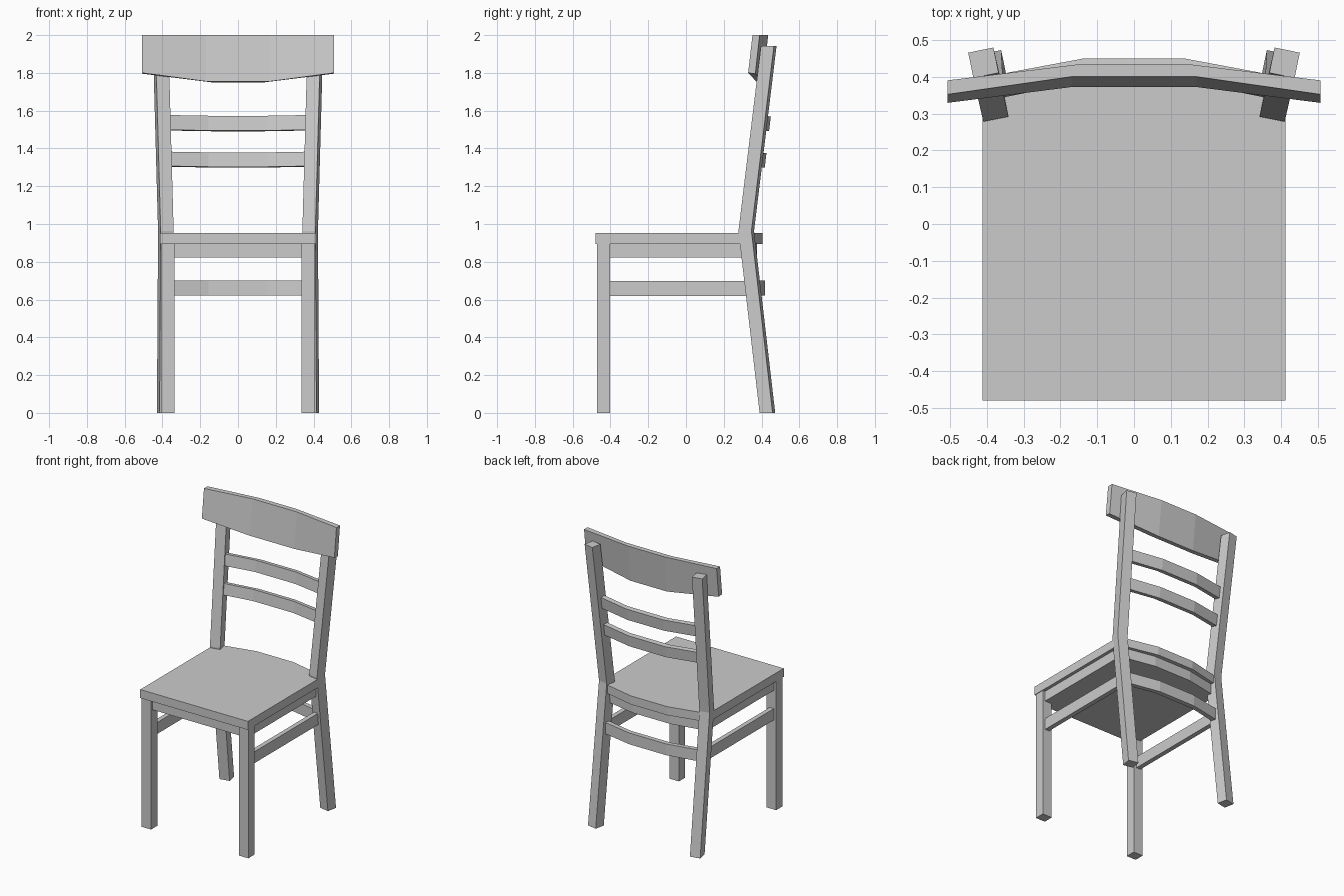
import bpy, bmesh
from math import sin, cos, radians

if "Cube" in bpy.data.objects:
    bpy.data.objects.remove(bpy.data.objects["Cube"])


def loft(name, rings):
    """Skin a row of equal cross-section rings and cap both ends."""
    bm = bmesh.new()
    rows = [[bm.verts.new(p) for p in ring] for ring in rings]
    n = len(rows[0])
    for a, b in zip(rows, rows[1:]):
        for i in range(n):
            j = (i + 1) % n
            bm.faces.new((a[i], a[j], b[j], b[i]))
    bm.faces.new(rows[0][::-1])
    bm.faces.new(rows[-1])
    bmesh.ops.recalc_face_normals(bm, faces=bm.faces)
    mesh = bpy.data.meshes.new(name)
    bm.to_mesh(mesh)
    bm.free()
    obj = bpy.data.objects.new(name, mesh)
    bpy.context.collection.objects.link(obj)
    return obj


def slab(name, outline, z):
    """Vertical prism from the right half of a symmetric outline."""
    full = outline + [(-x, y) for x, y in reversed(outline)]
    return loft(name, [[(x, y, h) for x, y in full] for h in z])


def box(name, x, y, z):
    return loft(name, [[(x[0], y[0], h), (x[1], y[0], h), (x[1], y[1], h), (x[0], y[1], h)] for h in z])


def mirrored(obj):
    mod = obj.modifiers.new("Mirror", 'MIRROR')
    mod.use_axis[0] = True
    return obj


def bowed(name, x_end, x_mid, end, mid):
    """Three-segment bowed bar; end and mid are (y, z) section corners."""
    right_end = [(x_end, y, z) for y, z in end]
    right_mid = [(x, y, z) for x, (y, z) in zip(x_mid, mid)]
    flip = lambda ring: [(-x, y, z) for x, y, z in ring]
    return loft(name, [flip(right_end), flip(right_mid), right_mid, right_end])


def slat(name, z0, z1, y_end, y_mid, thick=0.033, tilt=0.0, drop=0.0):
    """Bowed bar from the y of its upper back edge, leaning back by tilt."""
    def section(y, d):
        lean = tilt * (z1 - z0)
        return [(y - thick - lean, z0 + drop - d), (y - lean, z0 - d),
                (y, z1 - d), (y - thick, z1 + drop - d)]
    return bowed(name, 0.375, (0.155, 0.14, 0.14, 0.155),
                 section(y_end, 0), section(y_mid, drop))


# Seat slab and the solid frame block under it, both with a bowed rear edge
slab("seat", [(.412, -.48), (.412, .30), (.365, .353), (.14, .404)], (0.893, 0.952))
slab("seat_frame", [(.39, -.455), (.39, .31), (.365, .333), (.14, .377)], (0.823, 0.893))

# Front legs
mirrored(box("front_leg", (0.336, 0.408), (-0.47, -0.402), (0, 0.893)))


# Rear legs: twisted square section, bent at seat height
def leg_ring(cx, cy, z, half=0.035, angle=radians(-11.5)):
    ring = []
    for u, v in ((-1, -1), (1, -1), (1, 1), (-1, 1)):
        u, v = u * half, v * half
        ring.append((cx + u * cos(angle) - v * sin(angle),
                     cy + u * sin(angle) + v * cos(angle), z))
    return ring


mirrored(loft("rear_leg", [leg_ring(0.388, 0.431, 0), leg_ring(0.382, 0.319, 0.963),
                           leg_ring(0.409, 0.438, 1.942)]))

# Lower stretchers
mirrored(box("side_stretcher", (0.358, 0.39), (-0.41, 0.34), (0.618, 0.697)))
slat("rear_stretcher", 0.622, 0.70, 0.372, 0.418)

# Back slats
slat("upper_back_slat", 1.495, 1.573, 0.405, 0.449, tilt=0.12, drop=0.004)
slat("lower_back_slat", 1.303, 1.379, 0.382, 0.426, tilt=0.12, drop=0.004)

# Top rail, bowed in plan with a dipping lower edge
bowed("top_rail", 0.507, (0.17, 0.14, 0.14, 0.17),
      [(0.329, 1.80), (0.367, 1.796), (0.390, 2.0), (0.352, 2.0)],
      [(0.372, 1.755), (0.408, 1.750), (0.435, 2.0), (0.400, 2.0)])
